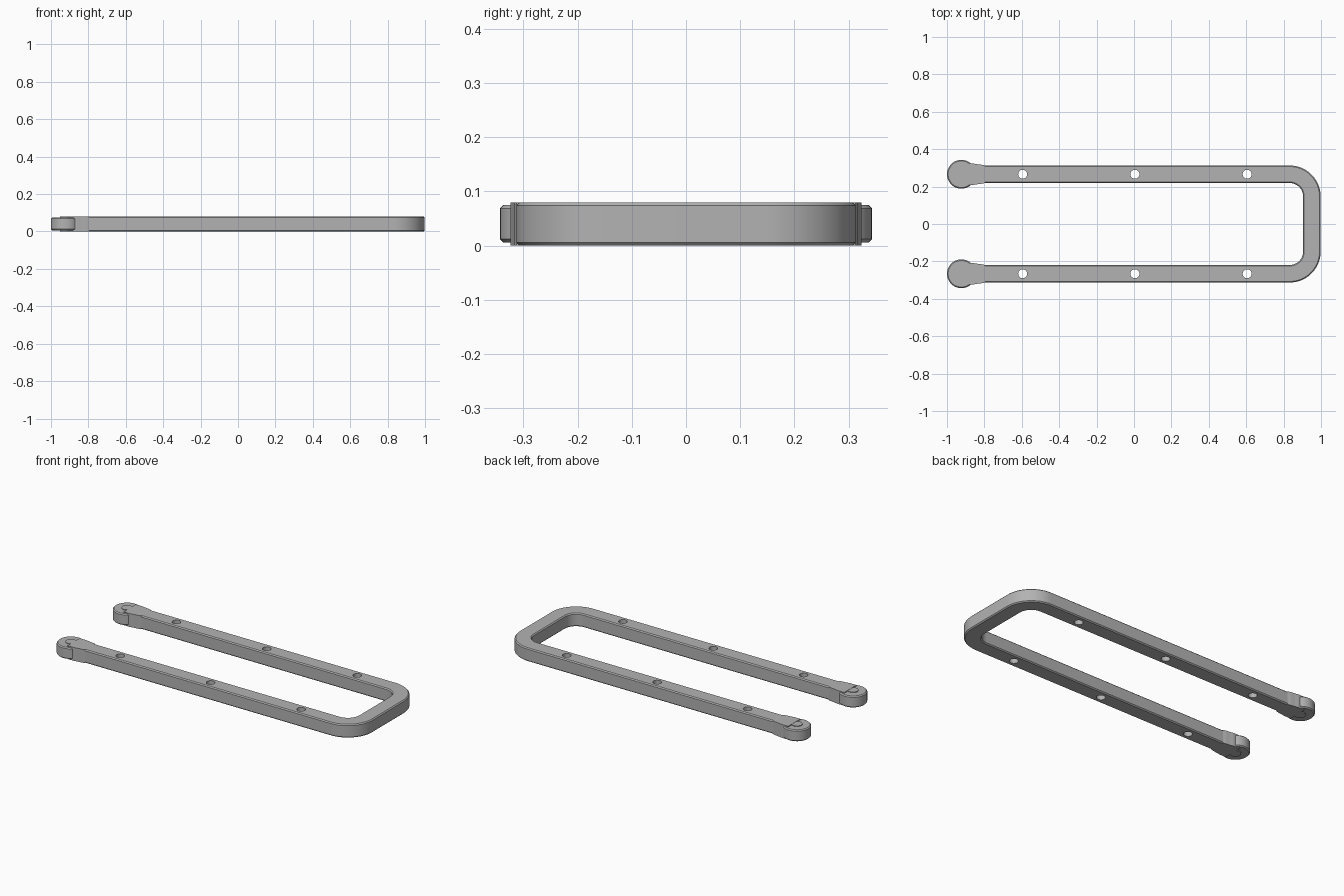
import bpy, bmesh
from math import sin, cos, pi, radians

cube = bpy.data.objects.get("Cube")
if cube:
    bpy.data.objects.remove(cube, do_unlink=True)

HEIGHT = 0.08
ARM_Y = 0.266
HALF_WIDTH = 0.047
HEAD_X = -0.923
CHAMFER = 0.006

grey = bpy.data.materials.new("plain grey")
grey.use_nodes = True
colour = (0.45, 0.45, 0.45, 1)
grey.diffuse_color = colour
grey.node_tree.nodes["Principled BSDF"].inputs["Base Color"].default_value = colour


def arc(cx, cy, r, start, end, steps):
    angles = [radians(start + (end - start) * i / steps) for i in range(steps + 1)]
    return [(cx + r * cos(a), cy + r * sin(a)) for a in angles]


def prism(name, outline, z0, z1, chamfer=0):
    """Extrude a flat outline upward and optionally chamfer its rims."""
    bm = bmesh.new()
    base = bm.faces.new([bm.verts.new((x, y, z0)) for x, y in outline])
    top = bmesh.ops.extrude_face_region(bm, geom=[base], use_keep_orig=True)
    moved = [v for v in top["geom"] if isinstance(v, bmesh.types.BMVert)]
    bmesh.ops.translate(bm, verts=moved, vec=(0, 0, z1 - z0))
    bmesh.ops.recalc_face_normals(bm, faces=bm.faces)
    if chamfer:
        rims = [e for e in bm.edges if abs(e.verts[0].co.z - e.verts[1].co.z) < 1e-5]
        bmesh.ops.bevel(bm, geom=rims, offset=chamfer, segments=1, affect='EDGES')
    mesh = bpy.data.meshes.new(name)
    bm.to_mesh(mesh)
    bm.free()
    mesh.materials.append(grey)
    obj = bpy.data.objects.new(name, mesh)
    bpy.context.collection.objects.link(obj)
    return obj


def smooth(obj):
    bpy.ops.object.select_all(action='DESELECT')
    obj.select_set(True)
    bpy.context.view_layer.objects.active = obj
    bpy.ops.object.shade_smooth_by_angle(angle=radians(25))


# U-shaped bar: concentric corner arcs on the outside and inside
bend_x, bend_y, outer_r, inner_r = 0.832, 0.147, 0.166, 0.072
bar_end = -0.805
outer, inner = ARM_Y + HALF_WIDTH, ARM_Y - HALF_WIDTH
outline = [(bar_end, -outer)]
outline += arc(bend_x, -bend_y, outer_r, -90, 0, 16)
outline += arc(bend_x, bend_y, outer_r, 0, 90, 16)
outline += [(bar_end, outer), (bar_end, inner)]
outline += arc(bend_x, bend_y, inner_r, 90, 0, 12)
outline += arc(bend_x, -bend_y, inner_r, 0, -90, 12)
outline += [(bar_end, -inner)]
bar = prism("u_bar", outline, 0, HEIGHT, CHAMFER)
smooth(bar)

# Screw holes through both arms
for side, sy in (("right", -1), ("left", 1)):
    for i, x in enumerate((-0.595, 0.005, 0.605)):
        ring = arc(x, sy * ARM_Y, 0.024, 0, 345, 23)
        cutter = prism(f"{side}_hole_cutter_{i + 1}", ring, -0.05, HEIGHT + 0.05)
        cutter.hide_render = True
        cutter.hide_set(True)
        cut = bar.modifiers.new(f"{side} hole {i + 1}", 'BOOLEAN')
        cut.operation = 'DIFFERENCE'
        cut.solver = 'EXACT'
        cut.object = cutter

# Flared necks, round heads and low central bosses at the open ends
flare = [(-0.905, 0.058), (-0.862, 0.058), (-0.84, 0.054), (-0.815, 0.051), (-0.797, 0.047)]
for side, sy in (("right", -1), ("left", 1)):
    y = sy * ARM_Y
    sides = [(x, y + w) for x, w in flare] + [(x, y - w) for x, w in reversed(flare)]
    prism(f"{side}_neck", sides, 0, HEIGHT)
    head = prism(f"{side}_head", arc(HEAD_X, y, 0.077, 0, 352.5, 47), 0.006, 0.075, CHAMFER)
    boss = prism(f"{side}_boss", arc(HEAD_X, y, 0.03, 0, 345, 23), 0.001, HEIGHT - 0.001)
    smooth(head)
    smooth(boss)
